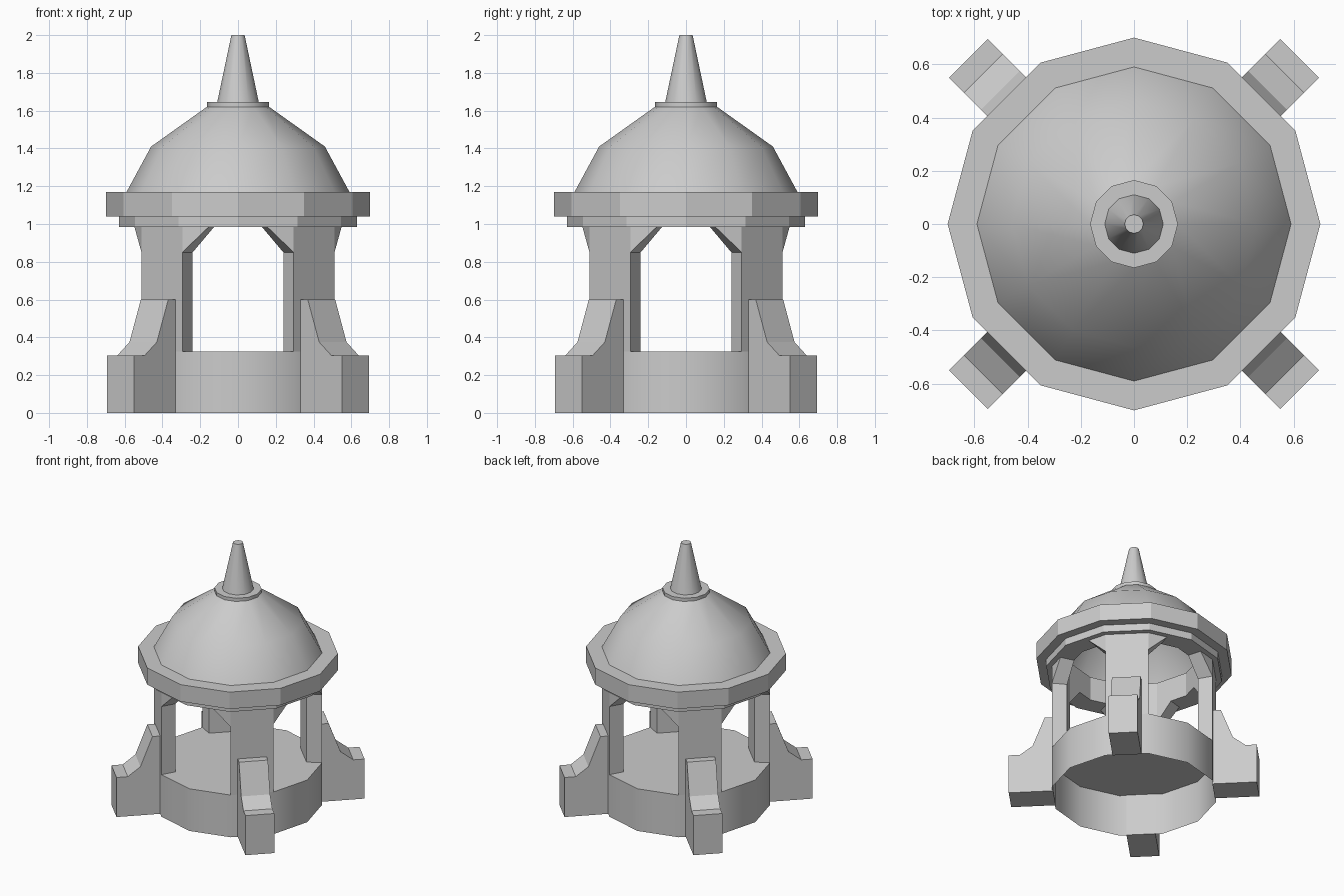
import bpy, bmesh
from math import sin, cos, pi, radians
from mathutils import Vector

old = bpy.data.objects.get("Cube")
if old:
    bpy.data.objects.remove(old, do_unlink=True)

stone = bpy.data.materials.new("grey_stone")
stone.use_nodes = True
GREY = (0.6, 0.6, 0.6, 1)
stone.diffuse_color = GREY
stone.node_tree.nodes["Principled BSDF"].inputs["Base Color"].default_value = GREY

SIDES = 12
R_OUT, R_IN = 0.59, 0.48          # wall faces, measured to the corners
FLOOR, SPRING, CROWN = 0.325, 0.85, 0.985


def finish(name, bm, smooth=False, closed=True):
    if closed:
        bmesh.ops.recalc_face_normals(bm, faces=bm.faces)
    mesh = bpy.data.meshes.new(name)
    bm.to_mesh(mesh)
    bm.free()
    mesh.materials.append(stone)
    ob = bpy.data.objects.new(name, mesh)
    bpy.context.collection.objects.link(ob)
    if smooth:
        bpy.ops.object.select_all(action='DESELECT')
        ob.select_set(True)
        bpy.context.view_layer.objects.active = ob
        bpy.ops.object.shade_smooth_by_angle(angle=radians(36))
    return ob


def lathe(name, profile, cap_top=False, loop=False, smooth=False):
    """Turn (radius, height) points, listed bottom to top, into a 12-sided part."""
    bm = bmesh.new()
    rings = []
    for r, z in profile:
        rings.append([bm.verts.new((r * cos(2 * pi * i / SIDES), r * sin(2 * pi * i / SIDES), z))
                      for i in range(SIDES)])
    pairs = list(zip(rings, rings[1:]))
    if loop:
        pairs.append((rings[-1], rings[0]))
    for low, high in pairs:
        for i in range(SIDES):
            j = (i + 1) % SIDES
            bm.faces.new((low[i], low[j], high[j], high[i]))
    if cap_top:
        bm.faces.new(rings[-1])
    return finish(name, bm, smooth, closed=loop)


# Drum with floor, open underneath
lathe("base_drum", [(R_OUT, 0), (R_OUT, FLOOR)], cap_top=True, smooth=True)

# Rings carrying the roof
lathe("lower_ring", [(R_IN, CROWN), (0.63, CROWN), (0.63, 1.04), (R_IN, 1.04)], loop=True)
lathe("eave_ring", [(R_IN, 1.04), (0.70, 1.04), (0.70, 1.17), (R_IN, 1.17)], loop=True)

# Dome, collar and spire
lathe("dome", [(R_OUT, 1.17), (0.46, 1.41), (0.165, 1.62)], smooth=True)
lathe("collar", [(0.165, 1.615), (0.165, 1.645)], cap_top=True, smooth=True)
lathe("spire", [(0.11, 1.645), (0.035, 2.0)], cap_top=True, smooth=True)


def corner(degrees):
    return Vector((cos(radians(degrees)), sin(radians(degrees))))


def column(name, turn):
    """One wall panel whose top corners flare into the arches beside it."""
    left, right = corner(turn - 15), corner(turn + 15)
    flare_l = corner(turn - 45).lerp(left, 0.525)
    flare_r = corner(turn + 45).lerp(right, 0.525)
    outline = [(left, FLOOR), (right, FLOOR), (right, SPRING), (flare_r, CROWN),
               (right, CROWN), (left, CROWN), (flare_l, CROWN), (left, SPRING)]
    panels = [(0, 1, 2, 4, 5, 7), (2, 3, 4), (7, 5, 6)]
    bm = bmesh.new()
    outer, inner = [[bm.verts.new((p.x * r, p.y * r, z)) for p, z in outline]
                    for r in (R_OUT, R_IN)]
    for panel in panels:
        bm.faces.new([outer[i] for i in panel])
        bm.faces.new([inner[i] for i in reversed(panel)])
    for i in range(len(outline)):
        j = (i + 1) % len(outline)
        bm.faces.new((outer[i], inner[i], inner[j], outer[j]))
    finish(name, bm)


def buttress(name, turn):
    """Stepped foot against a column, drawn in side profile and given width."""
    profile = [(0.565, 0), (0.88, 0), (0.88, 0.305), (0.80, 0.305),
               (0.71, 0.375), (0.625, 0.60), (0.565, 0.60)]
    out = corner(turn)
    side = Vector((-out.y, out.x)) * 0.1025
    bm = bmesh.new()
    a, b = [[bm.verts.new((*(out * r + side * s), z)) for r, z in profile] for s in (-1, 1)]
    bm.faces.new(a)
    bm.faces.new(b[::-1])
    for i in range(len(profile)):
        j = (i + 1) % len(profile)
        bm.faces.new((a[i], b[i], b[j], a[j]))
    finish(name, bm)


# Columns and buttresses on the four diagonals
for place, turn in (("back_left", 45), ("back_right", 135),
                    ("front_right", 225), ("front_left", 315)):
    column(place + "_column", turn)
    buttress(place + "_buttress", turn)
